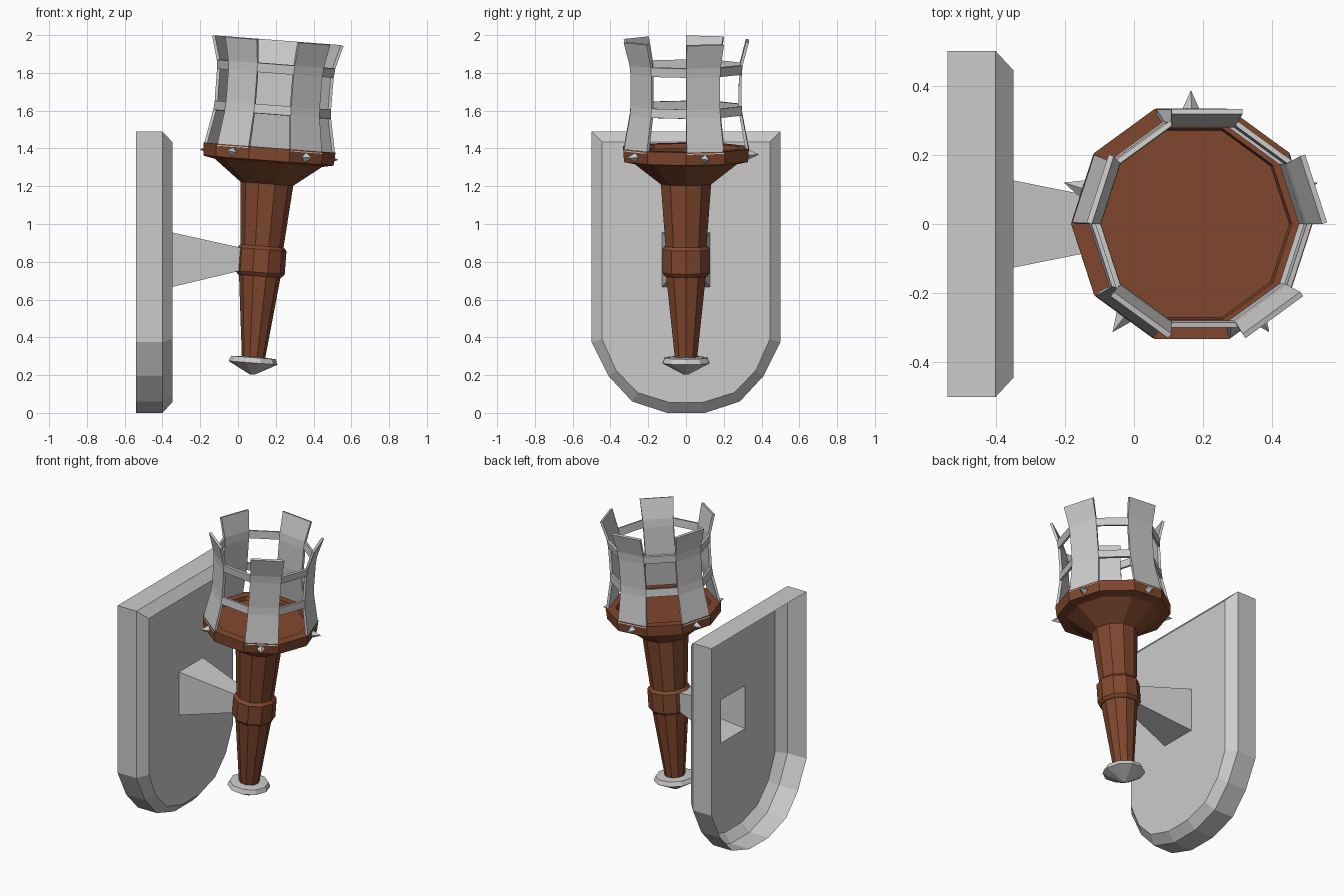
import bpy, bmesh
from math import sin, cos, pi, radians
from mathutils import Matrix, Vector

if "Cube" in bpy.data.objects:
    bpy.data.objects.remove(bpy.data.objects["Cube"])

N = 10
TILT = Matrix.Translation((0.075, 0, 0.203)) @ Matrix.Rotation(radians(4.4), 4, 'Y')
wood = bpy.data.materials.new("wood")
wood.diffuse_color = (0.22, 0.065, 0.028, 1)
wood.use_nodes = True
wood.node_tree.nodes["Principled BSDF"].inputs["Base Color"].default_value = wood.diffuse_color


def make(name, bm, mat=None, matrix=None):
    bmesh.ops.recalc_face_normals(bm, faces=bm.faces)
    me = bpy.data.meshes.new(name)
    bm.to_mesh(me)
    bm.free()
    ob = bpy.data.objects.new(name, me)
    bpy.context.collection.objects.link(ob)
    if mat:
        me.materials.append(mat)
    if matrix:
        ob.matrix_world = matrix
    return ob


def ring(bm, r, z):
    return [bm.verts.new((r * cos(2 * pi * i / N), r * sin(2 * pi * i / N), z)) for i in range(N)]


def bridge(bm, a, b, keep=lambda i: True):
    n = len(a)
    for i in range(n):
        if keep(i):
            j = (i + 1) % n
            bm.faces.new((a[i], a[j], b[j], b[i]))


def lathe(name, profile, mat=None):
    bm = bmesh.new()
    rings = [ring(bm, r, z) for r, z in profile]
    for a, b in zip(rings, rings[1:]):
        bridge(bm, a, b)
    bm.faces.new(rings[0])
    bm.faces.new(rings[-1])
    return make(name, bm, mat, TILT)


# wall plaque: open-backed shield with a bevelled front
def outline(bm, half, x):
    pts = half + [(-y, z) for y, z in reversed(half)]
    return [bm.verts.new((x, y, z)) for y, z in pts]


outer = [(0.5, 1.49), (0.5, 0.375), (0.41, 0.195), (0.285, 0.06), (0.1, 0)]
inner = [(0.444, 1.434), (0.444, 0.39), (0.37, 0.225), (0.255, 0.107), (0.09, 0.056)]
bm = bmesh.new()
back = outline(bm, outer, -0.54)
shoulder = outline(bm, outer, -0.4)
front = outline(bm, inner, -0.348)
bridge(bm, back, shoulder)
bridge(bm, shoulder, front)

# hollow bracket growing out of the plaque front
square = [(1, 1), (-1, 1), (-1, -1), (1, -1)]
base = [bm.verts.new((-0.348, 0.126 * y, 0.811 + 0.144 * z)) for y, z in square]
tip = [bm.verts.new((0.04, 0.048 * y, 0.814 + 0.055 * z)) for y, z in square]
bridge(bm, base, tip)
bm.faces.new(tip)
loop = set(front) | set(base)
bm.edges.index_update()
for vs in (front, base):
    for i, v in enumerate(vs):
        if not bm.edges.get((v, vs[i - 1])):
            bm.edges.new((v, vs[i - 1]))
edges = [e for e in bm.edges if e.verts[0] in loop and e.verts[1] in loop]
bmesh.ops.triangle_fill(bm, edges=edges, use_beauty=True, use_dissolve=False, normal=(1, 0, 0))
make("wall_plaque_and_bracket", bm)

# torch body
lathe("finial", [(0.012, 0), (0.13, 0.062), (0.118, 0.09), (0.05, 0.095)])
lathe("handle", [(0.062, 0.09), (0.11, 0.522), (0.118, 0.525), (0.131, 0.542), (0.131, 0.665),
                 (0.118, 0.68), (0.114, 0.682), (0.14, 1.013), (0.285, 1.124), (0.345, 1.136),
                 (0.35, 1.205), (0.29, 1.205), (0.285, 1.18)], wood)

# cage: five slats joined by two rows of rails
bm = bmesh.new()
rings = [ring(bm, r, z) for r, z in [(0.334, 1.19), (0.297, 1.38), (0.293, 1.43),
                                     (0.294, 1.60), (0.299, 1.65), (0.334, 1.775)]]
for k in range(5):
    bridge(bm, rings[k], rings[k + 1], lambda i: i % 2 == 0 or k in (1, 3))
cage = make("cage", bm, None, TILT)
sol = cage.modifiers.new("thickness", 'SOLIDIFY')
sol.thickness = 0.016
sol.offset = -1

# spikes around the rim, one under each slat
bm = bmesh.new()
for k in range(5):
    m = Matrix.Rotation(radians(18 + 72 * k), 4, 'Z') @ Matrix.Translation((0.355, 0, 1.168))
    m = m @ Matrix.Rotation(pi / 2, 4, 'Y')
    bmesh.ops.create_cone(bm, cap_ends=True, segments=4, radius1=0.029, radius2=0, depth=0.064, matrix=m)
make("rim_spikes", bm, None, TILT)
